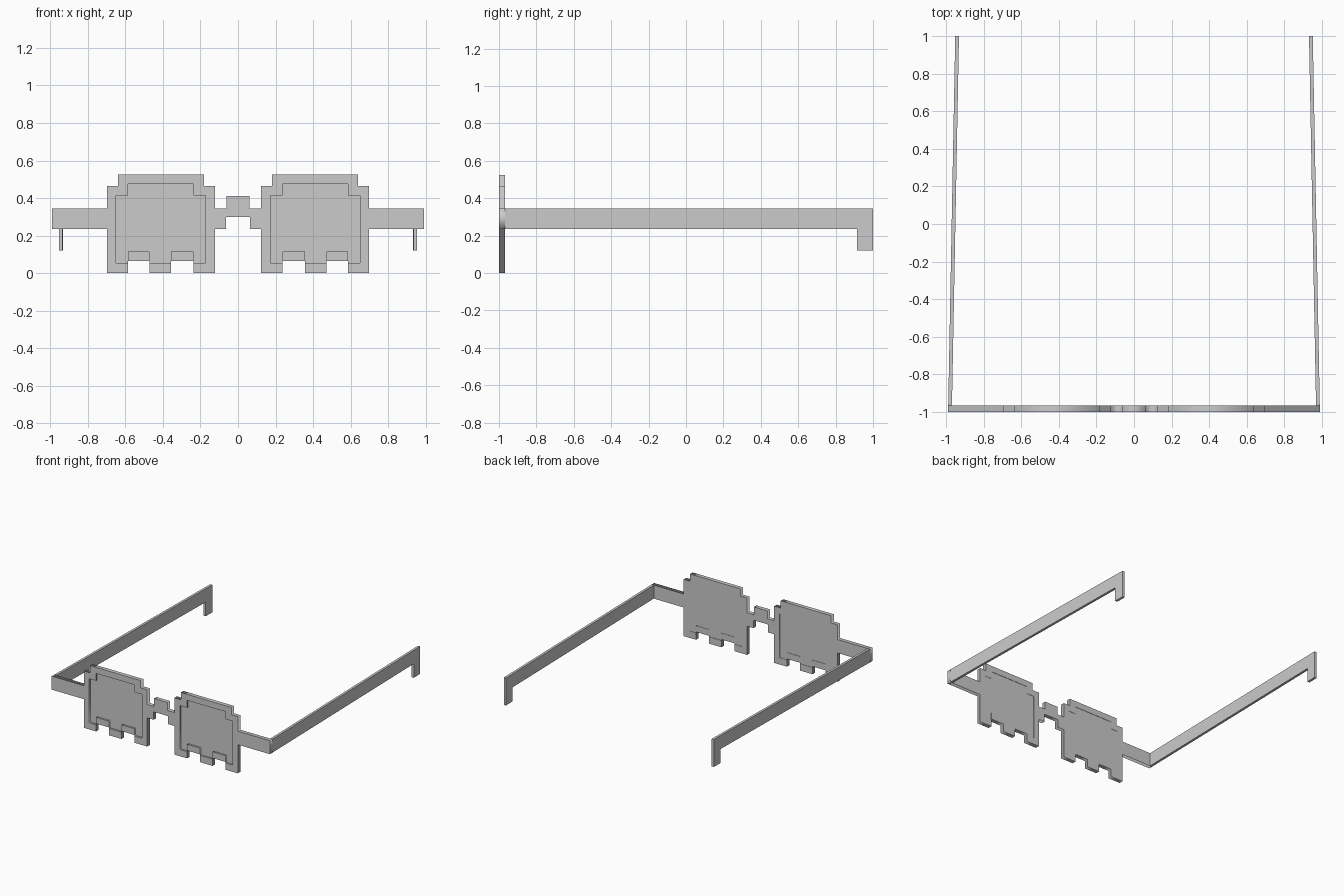
import bpy, bmesh
from mathutils import Matrix

if "Cube" in bpy.data.objects:
    bpy.data.objects.remove(bpy.data.objects["Cube"])

grey = bpy.data.materials.new("light_grey")
grey.diffuse_color = (0.6, 0.6, 0.6, 1)
grey.use_nodes = True
grey.node_tree.nodes["Principled BSDF"].inputs["Base Color"].default_value = grey.diffuse_color


def plate(name, loops, y0, y1):
    """Flat plate in the xz plane; loops after the first are holes."""
    cu = bpy.data.curves.new(name, 'CURVE')
    cu.dimensions = '2D'
    cu.fill_mode = 'BOTH'
    cu.extrude = (y1 - y0) / 2
    for pts in loops:
        sp = cu.splines.new('POLY')
        sp.points.add(len(pts) - 1)
        for p, (x, z) in zip(sp.points, pts):
            p.co = (x, z, 0, 1)
        sp.use_cyclic_u = True
    tmp = bpy.data.objects.new(name + "_curve", cu)
    bpy.context.collection.objects.link(tmp)
    dg = bpy.context.evaluated_depsgraph_get()
    me = bpy.data.meshes.new_from_object(tmp.evaluated_get(dg))
    bpy.data.objects.remove(tmp)
    # stand the flat profile upright
    me.transform(Matrix(((1, 0, 0, 0), (0, 0, -1, (y0 + y1) / 2),
                         (0, 1, 0, 0), (0, 0, 0, 1))))
    bm = bmesh.new()
    bm.from_mesh(me)
    bmesh.ops.remove_doubles(bm, verts=bm.verts, dist=1e-5)
    bmesh.ops.recalc_face_normals(bm, faces=bm.faces)
    bm.to_mesh(me)
    bm.free()
    return add(name, me)


def add(name, me):
    me.name = name
    me.materials.clear()
    me.materials.append(grey)
    ob = bpy.data.objects.new(name, me)
    bpy.context.collection.objects.link(ob)
    return ob


def mirror(pts):
    return [(-x, z) for x, z in reversed(pts)]


# Stepped front frame: right half, from bridge top clockwise to bridge underside
half = [(.06, .41), (.06, .345), (.123, .345), (.123, .465), (.182, .465),
        (.182, .525), (.64, .525), (.64, .465), (.698, .465), (.698, .345),
        (.99, .345), (.99, .235), (.698, .235), (.698, 0), (.587, 0),
        (.587, .064), (.47, .064), (.47, 0), (.356, 0), (.356, .064),
        (.238, .064), (.238, 0), (.123, 0), (.123, .235), (.065, .235),
        (.065, .30)]
# Lens opening with cut corners and two raised blocks along the bottom
opening = [(.172, .415), (.238, .415), (.238, .475), (.587, .475),
           (.587, .415), (.65, .415), (.65, .055), (.587, .055),
           (.587, .115), (.47, .115), (.47, .055), (.356, .055),
           (.356, .115), (.238, .115), (.238, .055), (.172, .055)]
plate("front_frame", [half + mirror(half), opening, mirror(opening)], -1, -.967)

# Recessed lenses
plate("right_lens", [opening], -.985, -.97)
plate("left_lens", [mirror(opening)], -.985, -.97)

# Temple arms with hooked ends, tapering inward toward the back
arm = [(-.999, .235), (-.999, .345), (1, .345), (1, .12), (.915, .12), (.915, .235)]
for side, name in ((1, "right_arm"), (-1, "left_arm")):
    bm = bmesh.new()
    rows = []
    for inset in (0, .02):
        rows.append([bm.verts.new((side * (.99 - inset - .019 * (y + 1)), y, z))
                     for y, z in arm])
    bm.faces.new(rows[0])
    bm.faces.new(rows[1][::-1])
    for i in range(len(arm)):
        j = (i + 1) % len(arm)
        bm.faces.new((rows[0][i], rows[1][i], rows[1][j], rows[0][j]))
    bmesh.ops.recalc_face_normals(bm, faces=bm.faces)
    me = bpy.data.meshes.new(name)
    bm.to_mesh(me)
    bm.free()
    add(name, me)
